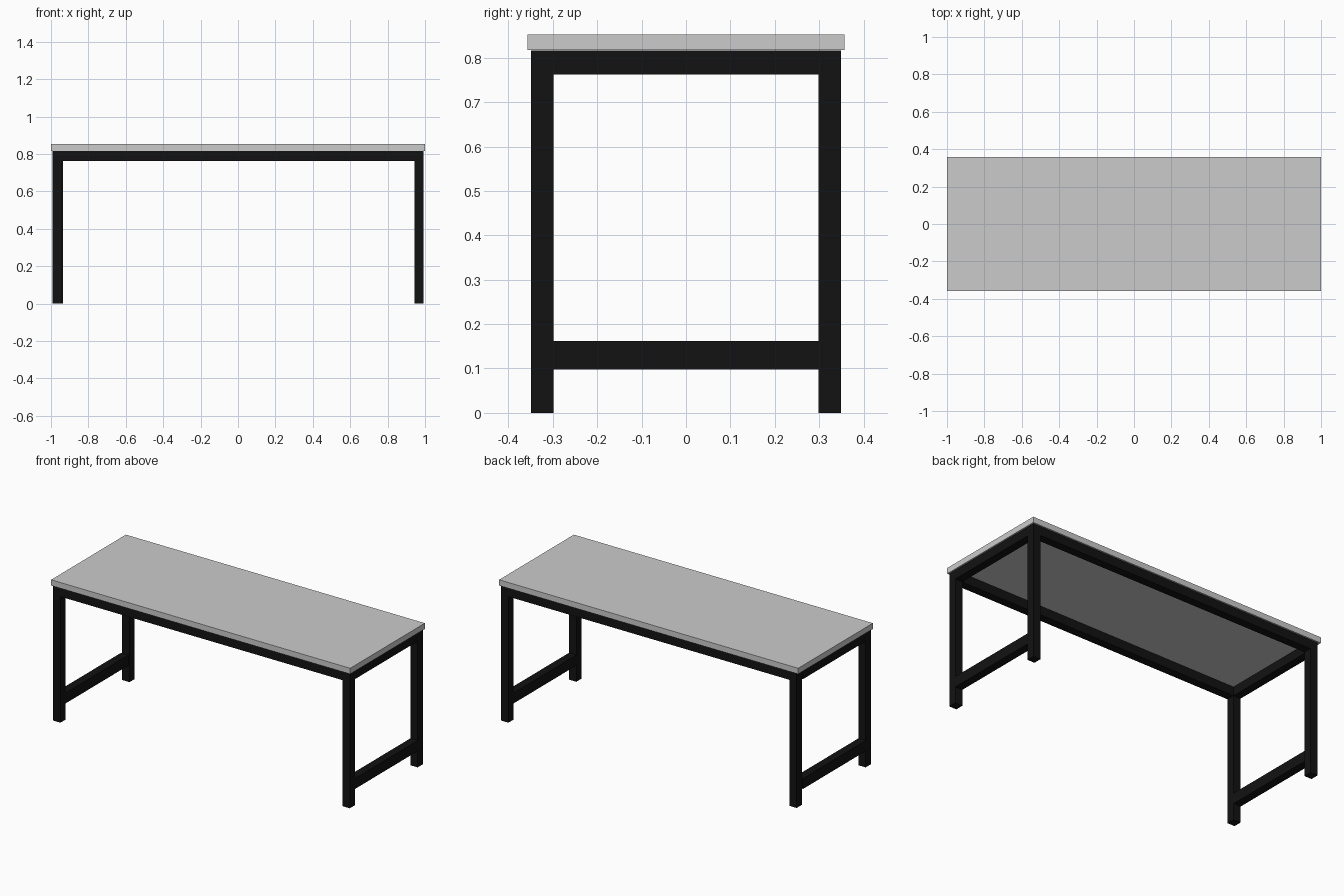
import bpy

if "Cube" in bpy.data.objects:
    bpy.data.objects.remove(bpy.data.objects["Cube"])

black = bpy.data.materials.new("black_paint")
black.diffuse_color = (0.006, 0.006, 0.006, 1)
black.use_nodes = True
black.node_tree.nodes["Principled BSDF"].inputs["Base Color"].default_value = black.diffuse_color


def box(name, x, y, z, mat=None):
    """Box from (min, max) ranges along each axis."""
    mid = [(a + b) / 2 for a, b in (x, y, z)]
    bpy.ops.mesh.primitive_cube_add(size=1, location=mid)
    ob = bpy.context.object
    ob.name = name
    ob.scale = [b - a for a, b in (x, y, z)]
    bpy.ops.object.transform_apply(location=False, rotation=False, scale=True)
    if mat:
        ob.data.materials.append(mat)
    return ob


def span(a, b, sign):
    return (a, b) if sign > 0 else (-b, -a)


X0, X1 = 0.943, 0.992    # leg inner and outer x
Y0, Y1 = 0.299, 0.349    # leg inner and outer y
TOP, RAIL = 0.816, 0.762  # frame top and rail underside

# Table top
box("table_top", (-1, 1), (-0.357, 0.357), (0.817, 0.852))

# Legs (the back left one sits slightly inward)
for sx, xn in ((-1, "left"), (1, "right")):
    for sy, yn in ((-1, "front"), (1, "back")):
        inset = 0.008 if (sx, sy) == (-1, 1) else 0
        box(f"{yn}_{xn}_leg", span(X0 - inset, X1 - inset, sx),
            span(Y0, Y1, sy), (0, TOP), black)

# Long rails under the top
for sy, yn in ((-1, "front"), (1, "back")):
    box(f"{yn}_rail", (-X0, X0), span(Y0, Y1, sy), (RAIL, TOP), black)

# End rails and low stretchers
for sx, xn in ((-1, "left"), (1, "right")):
    box(f"{xn}_end_rail", span(X0, X1, sx), (-Y0, Y0), (RAIL, TOP), black)
    box(f"{xn}_stretcher", span(X0, X1, sx), (-Y0, Y0), (0.098, 0.162), black)
